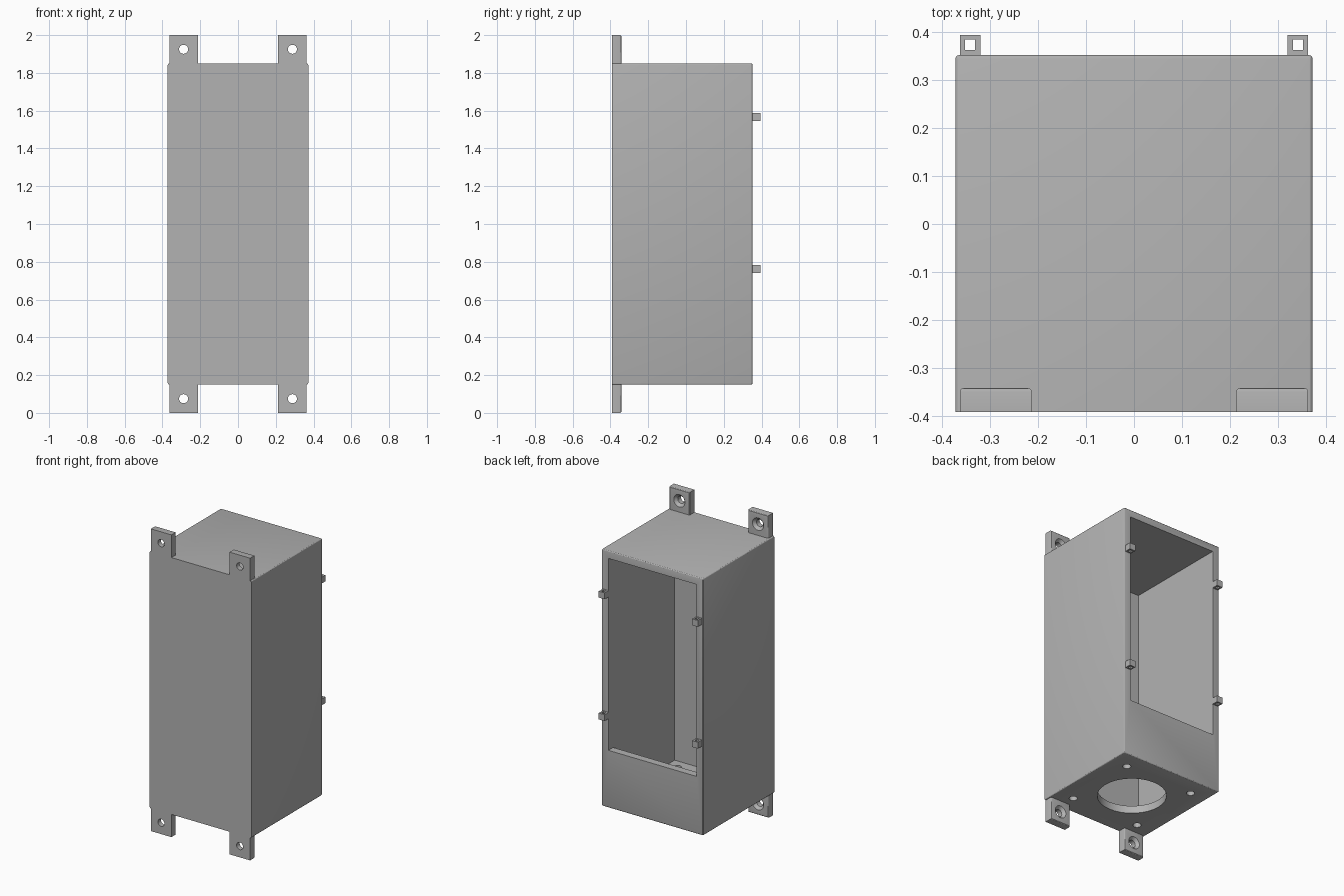
import bpy, bmesh
from mathutils import Matrix, Vector

default = bpy.data.objects.get("Cube")
if default:
    bpy.data.objects.remove(default, do_unlink=True)

grey = bpy.data.materials.new("plain grey")
grey.use_nodes = True
colour = (0.45, 0.45, 0.45, 1)
grey.diffuse_color = colour
grey.node_tree.nodes["Principled BSDF"].inputs["Base Color"].default_value = colour

FRONT, BACK = -0.392, 0.352
SIDE, WALL = 0.372, 0.05
LOW, HIGH = 0.15, 1.85
MID_Y = (FRONT + BACK) / 2


def add_object(name, bm, origin=(0, 0, 0)):
    """Turn a bmesh in world coordinates into an object with the given origin."""
    bmesh.ops.recalc_face_normals(bm, faces=bm.faces)
    bm.transform(Matrix.Translation(-Vector(origin)))
    mesh = bpy.data.meshes.new(name)
    bm.to_mesh(mesh)
    bm.free()
    mesh.materials.append(grey)
    obj = bpy.data.objects.new(name, mesh)
    obj.location = origin
    bpy.context.collection.objects.link(obj)
    return obj


def box(lo, hi):
    lo, hi = Vector(lo), Vector(hi)
    bm = bmesh.new()
    bmesh.ops.create_cube(bm, size=1)
    bmesh.ops.scale(bm, vec=hi - lo, verts=bm.verts)
    bmesh.ops.translate(bm, vec=(lo + hi) / 2, verts=bm.verts)
    return bm


def round_edges(bm, rule, radius):
    edges = [e for e in bm.edges if rule(*[v.co for v in e.verts])]
    bmesh.ops.bevel(bm, geom=edges, offset=radius, segments=3,
                    profile=0.5, affect='EDGES')


def cylinder(bm, centre, r1, r2, depth, axis='Z'):
    turn = Matrix.Rotation(-1.5707963, 4, 'X') if axis == 'Y' else Matrix()
    bmesh.ops.create_cone(bm, cap_ends=True, segments=32, radius1=r1, radius2=r2,
                          depth=depth, matrix=Matrix.Translation(centre) @ turn)


def cut(obj, bm):
    cutter = add_object("cutter", bm)
    cutter.hide_render = True
    mod = obj.modifiers.new("cut", 'BOOLEAN')
    mod.operation, mod.solver, mod.object = 'DIFFERENCE', 'EXACT', cutter
    return cutter


def mirror(obj, x, z):
    mod = obj.modifiers.new("mirror", 'MIRROR')
    mod.use_axis = (x, False, z)
    mod.use_mirror_merge = False


def bake(obj, cutters):
    """Apply the modifiers, drop the cutters and smooth the curved faces."""
    bpy.context.view_layer.update()
    graph = bpy.context.evaluated_depsgraph_get()
    mesh = bpy.data.meshes.new_from_object(obj.evaluated_get(graph))
    obj.modifiers.clear()
    obj.data = mesh
    for c in cutters:
        bpy.data.objects.remove(c, do_unlink=True)
    bpy.ops.object.select_all(action='DESELECT')
    obj.select_set(True)
    bpy.context.view_layer.objects.active = obj
    bpy.ops.object.shade_smooth_by_angle(angle=0.5)


# Housing: rounded everywhere except around the front plate
bm = box((-SIDE, FRONT, LOW), (SIDE, BACK, HIGH))
round_edges(bm, lambda a, b: max(a.y, b.y) > 0, 0.008)
housing = add_object("housing", bm)

# Cavity with its rear window, from one side profile
bm = bmesh.new()
inner = BACK - WALL
profile = [(FRONT + WALL, LOW + WALL), (inner, LOW + WALL), (inner, 0.53),
           (0.5, 0.53), (0.5, HIGH - WALL), (FRONT + WALL, HIGH - WALL)]
face = bm.faces.new([bm.verts.new((WALL - SIDE, y, z)) for y, z in profile])
side = bmesh.ops.extrude_face_region(bm, geom=[face])["geom"]
bmesh.ops.translate(bm, vec=(2 * (SIDE - WALL), 0, 0),
                    verts=[g for g in side if isinstance(g, bmesh.types.BMVert)])
cavity = cut(housing, bm)

# Floor: large round opening and four screw holes
bm = bmesh.new()
cylinder(bm, (0, MID_Y, LOW), 0.208, 0.208, 0.2)
for sx in (-1, 1):
    for sy in (-1, 1):
        cylinder(bm, (sx * 0.25, MID_Y + sy * 0.25, LOW), 0.025, 0.025, 0.2)
floor_holes = cut(housing, bm)
bake(housing, [cavity, floor_holes])

# Mounting tabs: rounded rear edges, countersunk screw holes
tab_back = FRONT + WALL
bm = box((0.213, FRONT, HIGH), (0.363, tab_back, 2))
round_edges(bm, lambda a, b: min(a.y, b.y) > tab_back - 0.001
            and max(a.z, b.z) > HIGH + 0.01, 0.008)
tabs = add_object("mounting_tabs", bm, (0, 0, 1))
bm = bmesh.new()
cylinder(bm, (0.288, FRONT, 1.925), 0.024, 0.024, 0.3, 'Y')
hole = cut(tabs, bm)
bm = bmesh.new()
cylinder(bm, (0.288, tab_back - 0.009, 1.925), 0.022, 0.043, 0.022, 'Y')
sink = cut(tabs, bm)
mirror(tabs, True, True)
bake(tabs, [hole, sink])

# Rear eyelets with square vertical holes
bm = box((0.32, BACK, 1.546), (0.363, 0.394, 1.588))
eyelets = add_object("rear_eyelets", bm, (0, 0, 1.164))
slot = cut(eyelets, box((0.331, BACK + 0.01, 1.5), (0.352, 0.384, 1.65)))
mirror(eyelets, True, True)
bake(eyelets, [slot])
